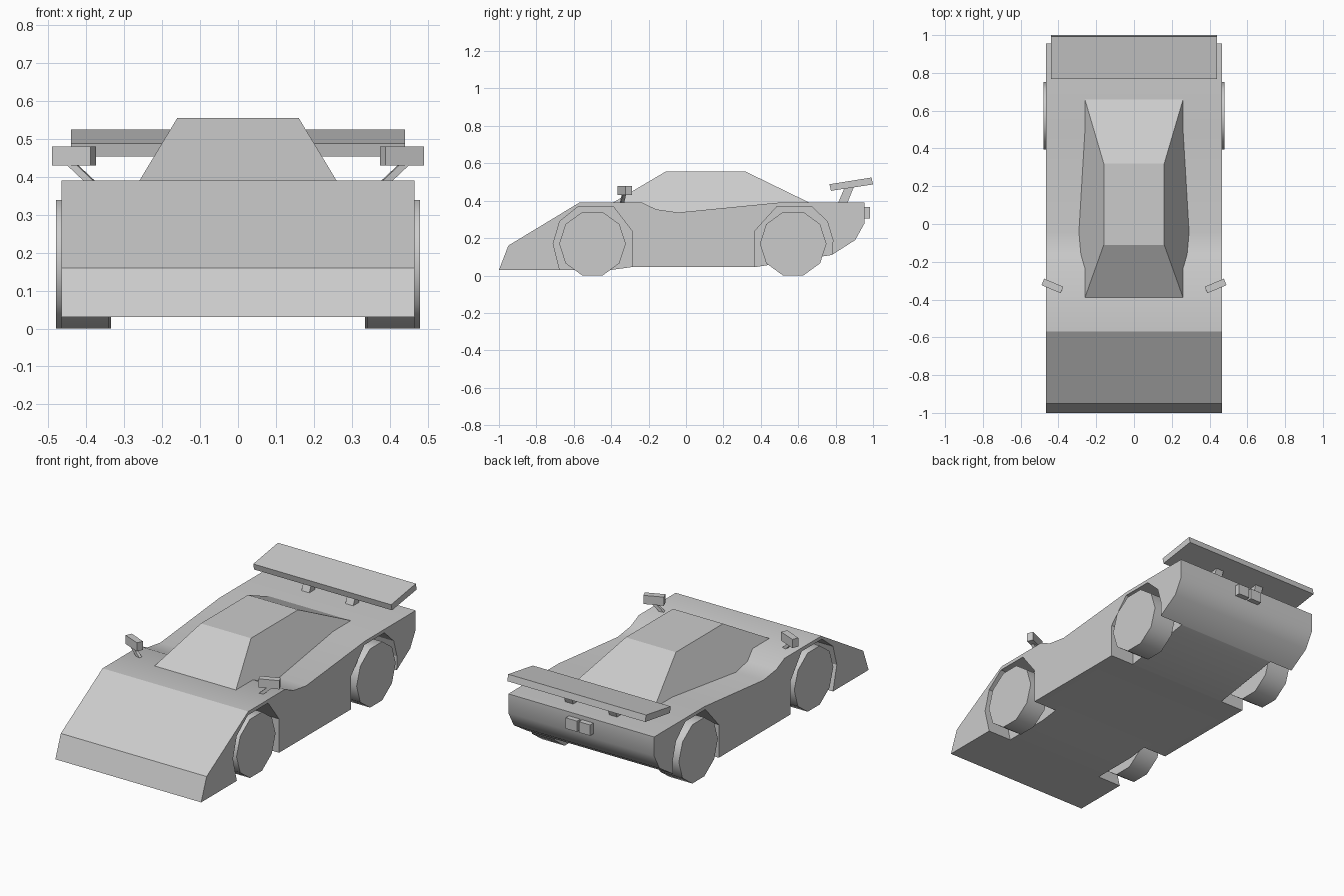
import bpy, bmesh
from math import sin, cos, pi, radians
from mathutils import Matrix, Vector

if "Cube" in bpy.data.objects:
    bpy.data.objects.remove(bpy.data.objects["Cube"])


def finish(name, bm, smooth=None):
    bmesh.ops.recalc_face_normals(bm, faces=bm.faces)
    me = bpy.data.meshes.new(name)
    bm.to_mesh(me)
    bm.free()
    ob = bpy.data.objects.new(name, me)
    bpy.context.collection.objects.link(ob)
    if smooth:
        bpy.ops.object.select_all(action='DESELECT')
        ob.select_set(True)
        bpy.context.view_layer.objects.active = ob
        bpy.ops.object.shade_smooth_by_angle(angle=radians(smooth))
    return ob


def prism(name, profile, x0, x1, smooth=None):
    """Extrude a (y, z) side profile from x0 to x1."""
    bm = bmesh.new()
    face = bm.faces.new([bm.verts.new((x0, y, z)) for y, z in profile])
    ext = bmesh.ops.extrude_face_region(bm, geom=[face])
    verts = [v for v in ext['geom'] if isinstance(v, bmesh.types.BMVert)]
    bmesh.ops.translate(bm, verts=verts, vec=(x1 - x0, 0, 0))
    return finish(name, bm, smooth)


def box(name, center, size, rot=Matrix.Identity(4)):
    bm = bmesh.new()
    bmesh.ops.create_cube(bm, size=1, matrix=Matrix.Translation(center) @ rot
                          @ Matrix.Diagonal((*size, 1)))
    return finish(name, bm)


# Wedge body
body = prism("body", [(-1, .03), (-.95, .16), (-.57, .39), (-.235, .39),
                      (-.16, .354), (-.043, .337), (.497, .39), (.955, .39),
                      (.955, .28), (.905, .19), (.78, .11), (.37, .045),
                      (-.29, .045), (-.40, .03)], -.465, .465, 30)

# Wheel arches cut into the body sides
front_arch = [(-.67, -.05), (-.675, .03), (-.71, .17), (-.675, .29), (-.575, .37),
              (-.39, .37), (-.29, .24), (-.29, -.05)]
rear_arch = [(.365, -.05), (.365, .235), (.487, .37), (.67, .37),
             (.755, .29), (.785, .19), (.775, -.05)]
for label, profile in (("front", front_arch), ("rear", rear_arch)):
    for s in (-1, 1):
        cutter = prism(label + "_arch_cutter", profile, s * .315, s * .6)
        cutter.hide_render = True
        cutter.hide_set(True)
        mod = body.modifiers.new("arch", 'BOOLEAN')
        mod.operation = 'DIFFERENCE'
        mod.solver = 'EXACT'
        mod.object = cutter

# Cabin: tapered frustum, sunk into the body so it follows the dip
bm = bmesh.new()
bmesh.ops.create_cube(bm, size=1)
for v in bm.verts:
    top = v.co.z > 0
    x = .16 if top else .305
    front, back = (-.11, .32) if top else (-.517, .813)
    v.co = Vector((x if v.co.x > 0 else -x, back if v.co.y > 0 else front,
                   .555 if top else .315))
finish("cabin", bm)

# Ten-sided wheels
for label, y, inner, outer in (("front", -.50, .34, .465), ("rear", .573, .335, .48)):
    circle = [(y + .178 * cos(i * pi / 5), .170 + .178 * sin(i * pi / 5))
              for i in range(10)]
    for s in (-1, 1):
        prism(label + "_wheel", circle, s * inner, s * outer, 40)

# Rear wing and its supports
prism("rear_wing", [(.767, .488), (.992, .524), (1.0, .487), (.775, .453)], -.44, .44)
for s in (-1, 1):
    prism("wing_support", [(.81, .38), (.86, .38), (.90, .48), (.85, .475)],
          s * .14 - .025, s * .14 + .025)
    # Tail exhaust boxes
    box("exhaust_box", (s * .042, .96, .336), (.072, .05, .062))

# Door mirrors on slanted stalks
for s in (-1, 1):
    turn = Matrix.Rotation(s * radians(23), 4, 'Z')
    box("mirror_head", (s * .432, -.328, .455), (.11, .037, .05), turn)
    low, high = Vector((s * .38, -.345, .378)), Vector((s * .446, -.33, .44))
    axis = high - low
    box("mirror_stalk", (low + high) / 2, (.018, .018, axis.length),
        axis.to_track_quat('Z', 'Y').to_matrix().to_4x4())
